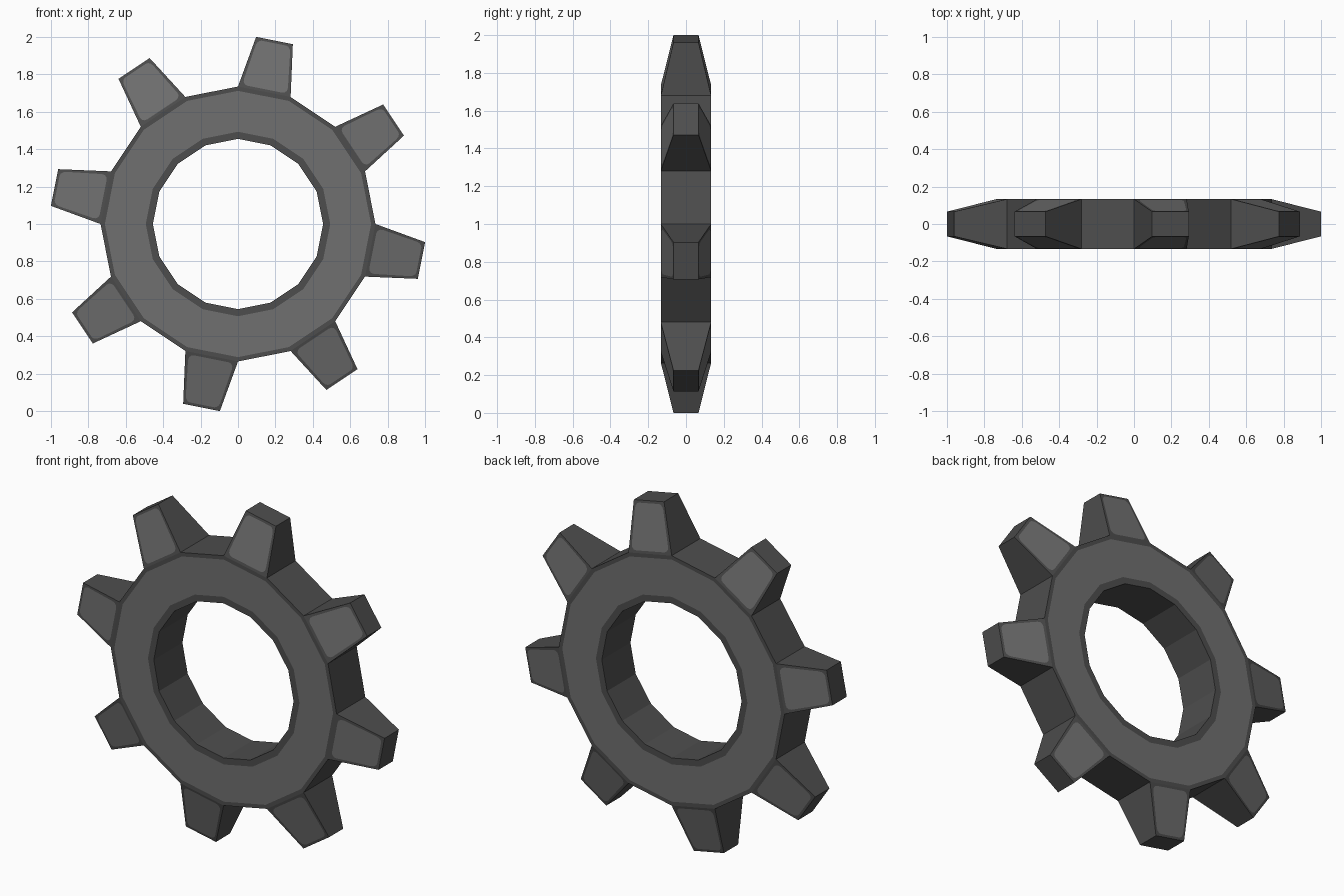
import bpy
import bmesh
import math
from mathutils import Vector

if "Cube" in bpy.data.objects:
    bpy.data.objects.remove(bpy.data.objects["Cube"])

N = 16                               # ring sides, a tooth on every second one
RADII = [0.455, 0.493, 0.712, 0.735] # hole, inner trim, outer trim, rim
HALF = 0.133                         # half thickness of the ring
TIP_R, TIP_W, TIP_HALF = 1.0, 0.10, 0.066
DARK, LIGHT = 0, 1


def material(name, v):
    m = bpy.data.materials.new(name)
    m.diffuse_color = (v, v, v, 1)
    m.use_nodes = True
    m.node_tree.nodes["Principled BSDF"].inputs["Base Color"].default_value = m.diffuse_color
    return m


bm = bmesh.new()


def face(points, mat):
    f = bm.faces.new([bm.verts.new(p) for p in points])
    f.material_index = mat


def polar(r, i, y):
    a = 2 * math.pi * i / N
    return Vector((r * math.cos(a), y, 1 + r * math.sin(a)))


def tooth_tip(i, side, y):
    a = 2 * math.pi * (i + 0.5) / N
    out = Vector((math.cos(a), 0, math.sin(a)))
    across = Vector((-math.sin(a), 0, math.cos(a)))
    return Vector((0, y, 1)) + out * TIP_R + across * side * TIP_W


def panel(q):
    """Trapezoid face with a dark border and a rounded light panel inside."""
    def at(u, v):
        return q[0].lerp(q[1], u).lerp(q[3].lerp(q[2], u), v)
    mu, v0, v1, r = 0.06, 0.05, 0.95, 0.11
    centres = [(mu + r, v0 + r), (1 - mu - r, v0 + r),
               (1 - mu - r, v1 - r), (mu + r, v1 - r)]
    arcs = []
    for k, (cu, cv) in enumerate(centres):
        angles = [math.pi + k * math.pi / 2 + j * math.pi / 6 for j in range(4)]
        arcs.append([at(cu + r * math.cos(t), cv + r * math.sin(t)) for t in angles])
    face([p for arc in arcs for p in arc], LIGHT)
    for k in range(4):
        n = (k + 1) % 4
        for a, b in zip(arcs[k], arcs[k][1:]):
            face([q[k], a, b], DARK)
        face([q[k], arcs[k][-1], arcs[n][0], q[n]], DARK)


for i in range(N):
    # front and back of the ring: dark trim, light band, dark trim
    for s in (-1, 1):
        for k, mat in enumerate((DARK, LIGHT, DARK)):
            r0, r1 = RADII[k], RADII[k + 1]
            y = s * HALF
            face([polar(r0, i, y), polar(r1, i, y),
                  polar(r1, i + 1, y), polar(r0, i + 1, y)], mat)
    # hole wall
    r = RADII[0]
    face([polar(r, i, -HALF), polar(r, i + 1, -HALF),
          polar(r, i + 1, HALF), polar(r, i, HALF)], DARK)
    r = RADII[-1]
    if i % 2 == 0:
        # rim between teeth
        face([polar(r, i, -HALF), polar(r, i, HALF),
              polar(r, i + 1, HALF), polar(r, i + 1, -HALF)], DARK)
        continue
    # tapered tooth: front and back panels, two flanks, tip
    for s in (-1, 1):
        panel([polar(r, i, s * HALF), polar(r, i + 1, s * HALF),
               tooth_tip(i, 1, s * TIP_HALF), tooth_tip(i, -1, s * TIP_HALF)])
    for j, side in ((i, -1), (i + 1, 1)):
        face([polar(r, j, -HALF), polar(r, j, HALF),
              tooth_tip(i, side, TIP_HALF), tooth_tip(i, side, -TIP_HALF)], DARK)
    face([tooth_tip(i, -1, -TIP_HALF), tooth_tip(i, -1, TIP_HALF),
          tooth_tip(i, 1, TIP_HALF), tooth_tip(i, 1, -TIP_HALF)], DARK)

bmesh.ops.remove_doubles(bm, verts=bm.verts[:], dist=0.0005)
bmesh.ops.recalc_face_normals(bm, faces=bm.faces[:])

mesh = bpy.data.meshes.new("gear_wheel")
bm.to_mesh(mesh)
bm.free()
mesh.materials.append(material("dark grey edge", 0.075))
mesh.materials.append(material("mid grey face", 0.16))
gear = bpy.data.objects.new("gear_wheel", mesh)
bpy.context.collection.objects.link(gear)
